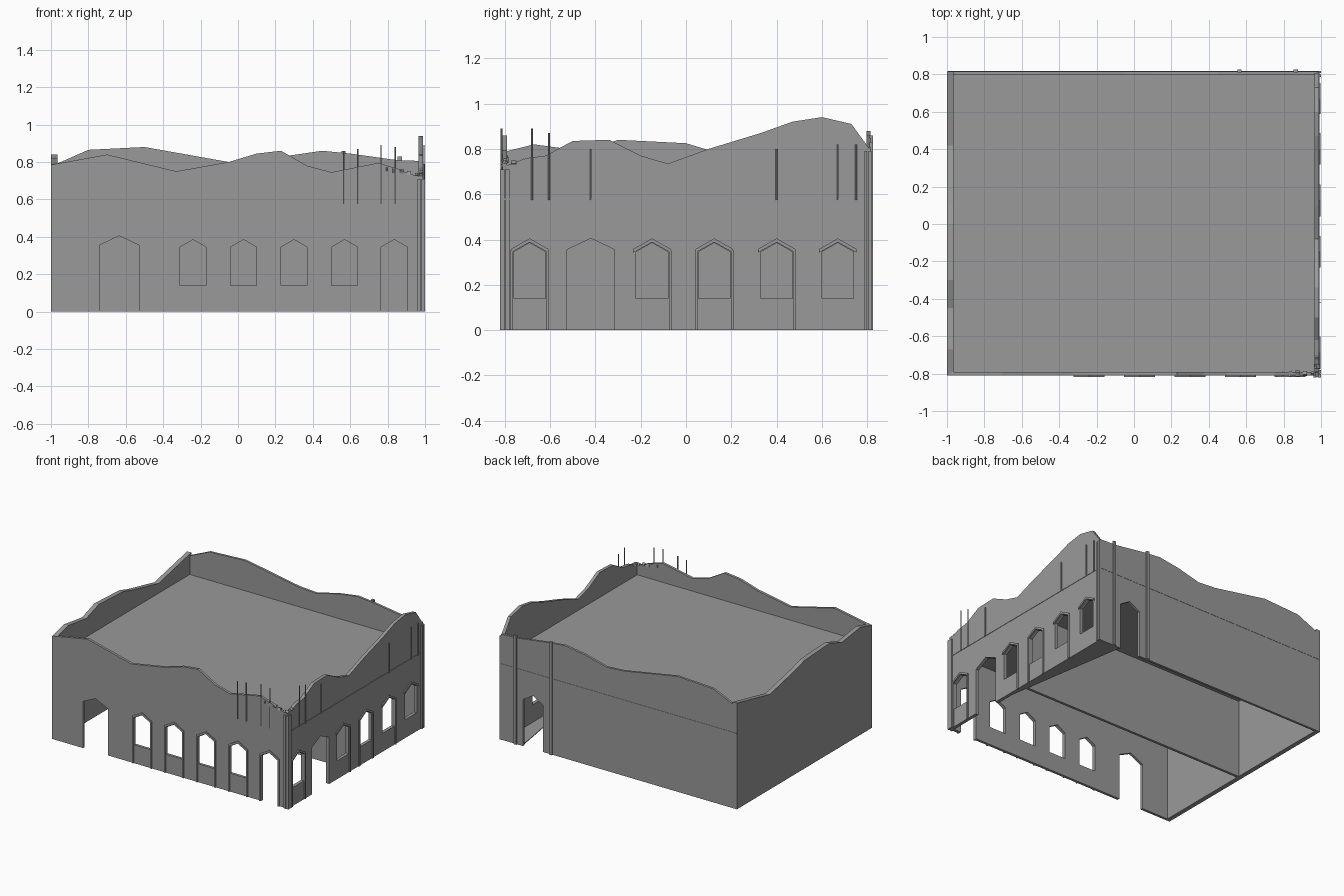
import bpy, bmesh, random
from mathutils import Matrix, Vector

random.seed(4)
cube = bpy.data.objects.get("Cube")
if cube:
    bpy.data.objects.remove(cube, do_unlink=True)

stone = bpy.data.materials.new("grey_stone")
stone.use_nodes = True
GREY = (0.32, 0.32, 0.32, 1)
stone.diffuse_color = GREY
stone.node_tree.nodes["Principled BSDF"].inputs["Base Color"].default_value = GREY


def to_object(name, bm):
    bmesh.ops.recalc_face_normals(bm, faces=bm.faces)
    mesh = bpy.data.meshes.new(name)
    bm.to_mesh(mesh)
    bm.free()
    mesh.materials.append(stone)
    obj = bpy.data.objects.new(name, mesh)
    bpy.context.collection.objects.link(obj)
    return obj


def prism(bm, outline, axis, lo, hi):
    """Extrude an outline of (along, z) points between lo and hi on the given axis."""
    def put(a, z, d):
        return (d, a, z) if axis == "x" else (a, d, z)
    face = bm.faces.new([bm.verts.new(put(a, z, lo)) for a, z in outline])
    new = bmesh.ops.extrude_face_region(bm, geom=[face])["geom"]
    shift = Vector(put(0, 0, hi - lo))
    bmesh.ops.translate(bm, vec=shift, verts=[v for v in new if isinstance(v, bmesh.types.BMVert)])


def box(bm, x0, x1, y0, y1, z0, z1):
    prism(bm, [(x0, z0), (x1, z0), (x1, z1), (x0, z1)], "y", y0, y1)


def arch(c, half, bottom, eave, apex):
    return [(c - half, bottom), (c + half, bottom), (c + half, eave), (c, apex), (c - half, eave)]


def wall(name, axis, lo, hi, skyline, openings=()):
    """Wall with a broken top edge and pointed openings cut through."""
    bm = bmesh.new()
    prism(bm, [(skyline[-1][0], 0), (skyline[0][0], 0)] + skyline, axis, lo, hi)
    obj = to_object(name, bm)
    if not openings:
        return
    bm = bmesh.new()
    for outline in openings:
        prism(bm, outline, axis, lo - 0.1, hi + 0.1)
    cutter = to_object("cutter", bm)
    cutter.hide_render = True
    mod = obj.modifiers.new("openings", "BOOLEAN")
    mod.operation, mod.solver, mod.object = "DIFFERENCE", "EXACT", cutter
    graph = bpy.context.evaluated_depsgraph_get()
    cut_mesh = bpy.data.meshes.new_from_object(obj.evaluated_get(graph))
    obj.modifiers.clear()
    obj.data = cut_mesh
    bpy.data.objects.remove(cutter, do_unlink=True)


def window(c):
    return arch(c, 0.07, 0.14, 0.345, 0.385)


def door(c, half=0.105):
    return arch(c, half, -0.1, 0.355, 0.405)


# Ruined outer walls
FRONT_WINDOWS = (-0.24, 0.03, 0.30, 0.57)
SIDE_WINDOWS = (-0.69, -0.15, 0.125, 0.40, 0.67)
wall("front_wall", "y", -0.81, -0.79,
     [(-1, .785), (-.7, .84), (-.33, .75), (-.05, .8), (.1, .845), (.23, .86), (.37, .78), (.5, .745),
      (.6, .765), (.75, .795), (.85, .765), (.92, .735), (.99, .72)],
     [door(-0.635), arch(0.835, 0.07, -0.1, 0.345, 0.385)] + [window(c) for c in FRONT_WINDOWS])
wall("right_wall", "x", 0.965, 0.99,
     [(-.81, .72), (-.7, .76), (-.62, .77), (-.5, .835), (-.34, .84), (-.2, .77), (-.08, .735), (.1, .8),
      (.33, .87), (.47, .92), (.6, .94), (.73, .91), (.81, .8)],
     [door(-0.42)] + [window(c) for c in SIDE_WINDOWS])
wall("back_wall", "y", 0.797, 0.815,
     [(-1, .8), (-.97, .79), (-.8, .865), (-.5, .88), (-.05, .8), (.1, .79), (.28, .835), (.45, .86),
      (.6, .845), (.85, .81), (.99, .805)],
     [door(0.72, 0.085)])
wall("left_wall", "x", -1, -0.965,
     [(-.81, .785), (-.67, .82), (-.45, .79), (-.3, .84), (0, .825), (.1, .795), (.42, .725), (.815, .81)])

# Roof slab, inner partition and corner floor plate
bm = bmesh.new()
box(bm, -0.97, 0.97, -0.795, 0.8, 0.6, 0.65)
to_object("roof_slab", bm)
bm = bmesh.new()
box(bm, -0.97, 0.95, -0.04, -0.02, 0, 0.61)
to_object("partition_wall", bm)
bm = bmesh.new()
ground = bm.faces.new([bm.verts.new(p) for p in ((0.985, -0.29, 0), (0.985, 0.81, 0), (0.81, 0.81, 0))])
top = bmesh.ops.extrude_face_region(bm, geom=[ground])["geom"]
bmesh.ops.translate(bm, vec=(0, 0, 0.006), verts=[v for v in top if isinstance(v, bmesh.types.BMVert)])
to_object("corner_floor", bm)


# Pointed hoods and slim pilasters around the openings
def trims(name, axis, lo, hi, hoods, strips):
    bm = bmesh.new()
    for c in hoods:
        w = 0.083
        prism(bm, [(c - w, .342), (c, .388), (c + w, .342), (c + w, .358), (c, .405), (c - w, .358)],
              axis, lo, hi)
    for c in strips:
        prism(bm, [(c - .006, 0), (c + .006, 0), (c + .006, .352), (c - .006, .352)], axis, lo, hi)
    to_object(name, bm)


front_hoods = FRONT_WINDOWS + (0.835,)
trims("front_trim", "y", -0.818, -0.805, front_hoods, [c + s * 0.077 for c in front_hoods for s in (-1, 1)])
trims("right_trim", "x", 0.985, 0.998, SIDE_WINDOWS,
      [SIDE_WINDOWS[i] + s * 0.08 for i, s in ((0, -1), (0, 1), (1, 1), (2, -1), (2, 1), (3, 1))])

# Thin ledge at floor level
bm = bmesh.new()
box(bm, 0.985, 0.993, -0.81, 0.81, 0.575, 0.582)
box(bm, -0.995, 0.99, 0.81, 0.817, 0.575, 0.58)
to_object("floor_ledge", bm)

# Corner posts and the two posts beside the back door
bm = bmesh.new()
for x, y in ((0.968, -0.811), (0.99, -0.811), (0.99, -0.789)):
    box(bm, x - 0.009, x + 0.009, y - 0.009, y + 0.009, 0, 0.71)
for y in (0.793, 0.812):
    box(bm, 0.984, 1.0, y - 0.006, y + 0.006, 0, 0.79)
to_object("corner_posts", bm)
bm = bmesh.new()
for x, h in ((0.565, 0.86), (0.865, 0.83)):
    box(bm, x - 0.011, x + 0.011, 0.81, 0.826, 0, h)
to_object("back_door_posts", bm)

# Bare reinforcing rods
bm = bmesh.new()
rods = [(x, -0.814, h) for x, h in ((.565, .86), (.64, .87), (.765, .89), (.84, .88))]
rods += [(0.994, y, h) for y, h in ((-.68, .89), (-.605, .87), (-.42, .8), (.4, .8), (.67, .82), (.75, .82))]
for x, y, h in rods:
    bmesh.ops.create_cone(bm, cap_ends=True, segments=6, radius1=0.004, radius2=0.004, depth=h - 0.575,
                          matrix=Matrix.Translation((x, y, (h + 0.575) / 2)))
to_object("reinforcing_rods", bm)

# Loose rubble on the broken corner
bm = bmesh.new()
for i in range(10):
    d = 0.02 * i
    x, y = (0.975 - d, -0.8) if i % 2 else (0.978, -0.8 + d)
    turn = Matrix.Rotation(random.uniform(0, 1.5), 4, random.choice("XYZ"))
    z = 0.725 + 0.2 * d
    bmesh.ops.create_cube(bm, size=random.uniform(0.015, 0.026), matrix=Matrix.Translation((x, y, z)) @ turn)
to_object("corner_rubble", bm)
